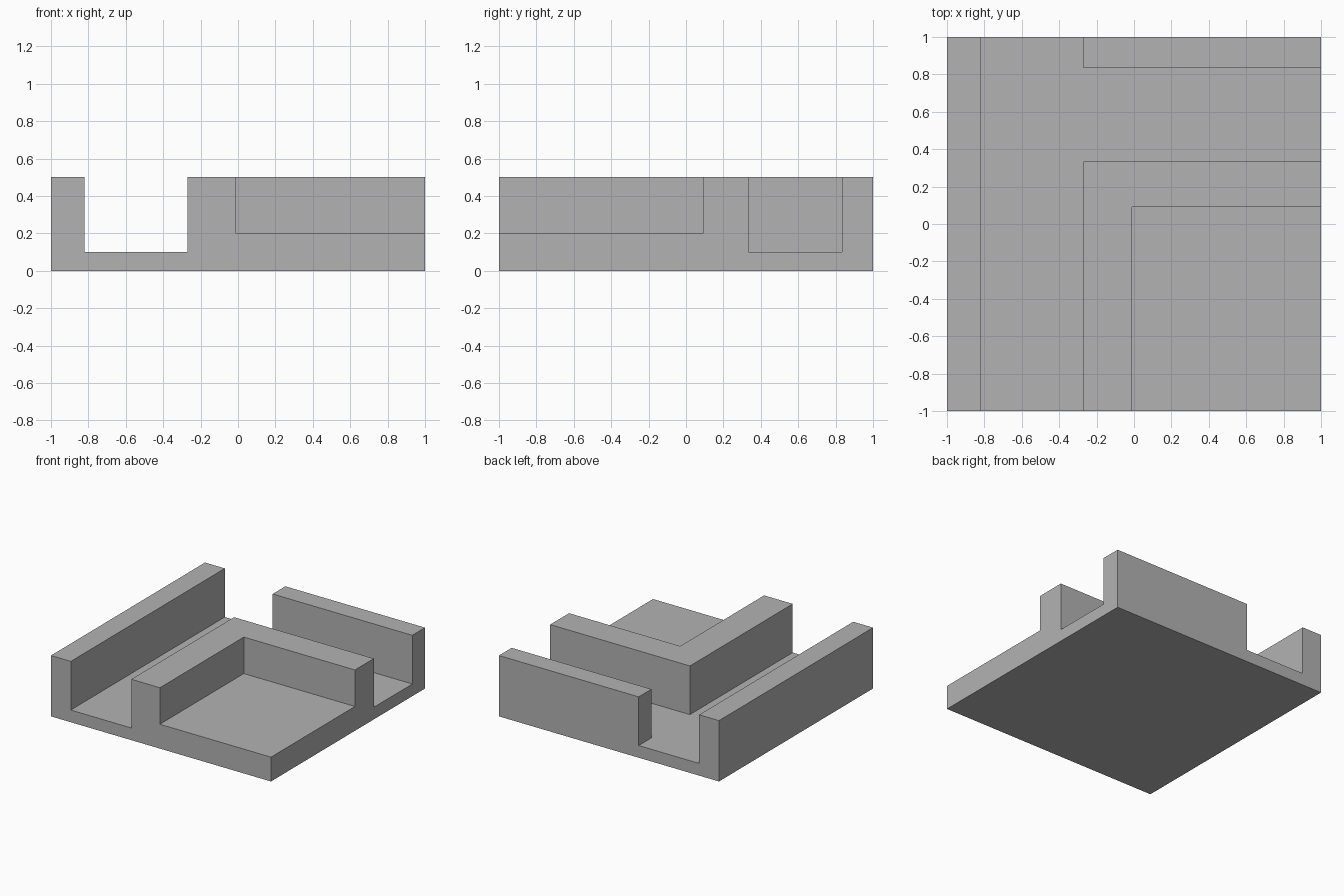
import bpy
import bmesh

cube = bpy.data.objects.get("Cube")
if cube:
    bpy.data.objects.remove(cube, do_unlink=True)

# Single grey material
GREY = (0.45, 0.45, 0.45, 1)
grey = bpy.data.materials.new("plain grey")
grey.use_nodes = True
grey.diffuse_color = GREY
grey.node_tree.nodes["Principled BSDF"].inputs["Base Color"].default_value = GREY


def prism(name, outline, bottom, top):
    """Extrude a plan outline between two heights."""
    bm = bmesh.new()
    face = bm.faces.new([bm.verts.new((x, y, bottom)) for x, y in outline])
    result = bmesh.ops.extrude_face_region(bm, geom=[face])
    for v in result["geom"]:
        if isinstance(v, bmesh.types.BMVert):
            v.co.z = top
    bmesh.ops.recalc_face_normals(bm, faces=bm.faces)
    mesh = bpy.data.meshes.new(name)
    bm.to_mesh(mesh)
    bm.free()
    mesh.materials.append(grey)
    obj = bpy.data.objects.new(name, mesh)
    bpy.context.collection.objects.link(obj)
    return obj


def rect(x0, y0, x1, y1):
    return [(x0, y0), (x1, y0), (x1, y1), (x0, y1)]


HEIGHT, OVER = 0.5, 1.2
CHANNEL_FLOOR, RECESS_FLOOR = 0.1, 0.2
LEFT, RIGHT = -0.82, -0.27      # long channel sides
NEAR, FAR = 0.335, 0.835        # branch channel sides

# Solid block
block = prism("channelled_block", rect(-1, -1, 1, 1), 0, HEIGHT)

# T-shaped channel: a long run with a branch to the side
tee = [(LEFT, -OVER), (RIGHT, -OVER), (RIGHT, NEAR), (OVER, NEAR),
       (OVER, FAR), (RIGHT, FAR), (RIGHT, OVER), (LEFT, OVER)]
channel = prism("channel_cutter", tee, CHANNEL_FLOOR, 1)

# Raised corner floor inside the L-shaped wall
recess = prism("corner_recess_cutter", rect(-0.01, -OVER, OVER, 0.09),
               RECESS_FLOOR, 1)

# Carve the block, then discard the cutters
for cutter in (channel, recess):
    cutter.hide_render = True
    mod = block.modifiers.new(cutter.name, "BOOLEAN")
    mod.operation = "DIFFERENCE"
    mod.solver = "EXACT"
    mod.object = cutter

bpy.context.view_layer.update()
evaluated = block.evaluated_get(bpy.context.evaluated_depsgraph_get())
carved = bpy.data.meshes.new_from_object(evaluated)
block.modifiers.clear()
block.data = carved
for cutter in (channel, recess):
    bpy.data.objects.remove(cutter, do_unlink=True)
